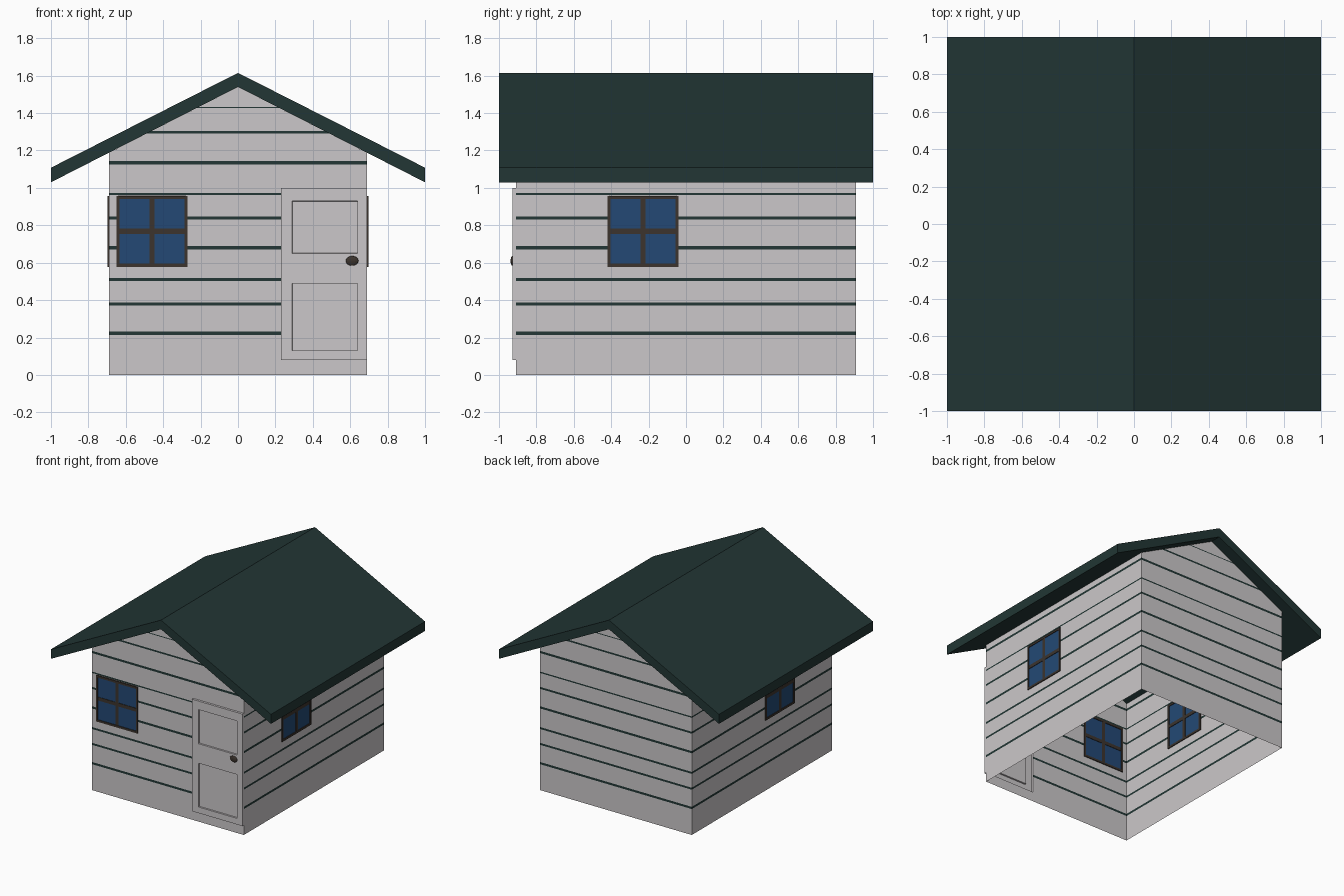
import bpy, bmesh, math
from mathutils import Vector, Matrix

if "Cube" in bpy.data.objects:
    bpy.data.objects.remove(bpy.data.objects["Cube"])


def mat(name, col):
    m = bpy.data.materials.new(name)
    m.diffuse_color = (*col, 1)
    m.use_nodes = True
    m.node_tree.nodes["Principled BSDF"].inputs["Base Color"].default_value = m.diffuse_color
    return m


WALL = mat("pale grey wall", (0.60, 0.575, 0.585))
ROOF = mat("dark green", (0.016, 0.037, 0.035))
FRAME = mat("dark brown", (0.045, 0.034, 0.027))
GLASS = mat("blue glass", (0.017, 0.066, 0.178))

W, D = 0.69, 0.91            # half width and half depth of the walls
EAVE, PEAK = 1.188, 1.54
DOOR = (0.23, W, 0.08, 1.0)  # x0, x1, z0, z1
WIN_Z = (0.58, 0.96)


def finish(bm, name, *mats):
    me = bpy.data.meshes.new(name)
    bm.to_mesh(me)
    bm.free()
    ob = bpy.data.objects.new(name, me)
    bpy.context.collection.objects.link(ob)
    for m in mats:
        me.materials.append(m)
    return ob


def cut(bm, faces, co, no):
    geom = set(faces)
    for f in faces:
        geom.update(f.edges)
        geom.update(f.verts)
    bmesh.ops.bisect_plane(bm, geom=list(geom), plane_co=co, plane_no=no, dist=1e-5)


def prism(name, profile, y0, y1, m):
    bm = bmesh.new()
    f = bm.faces.new([bm.verts.new((x, y0, z)) for x, z in profile])
    new = bmesh.ops.extrude_face_region(bm, geom=[f], use_keep_orig=True)["geom"]
    bmesh.ops.translate(bm, vec=(0, y1 - y0, 0),
                        verts=[v for v in new if isinstance(v, bmesh.types.BMVert)])
    bmesh.ops.recalc_face_normals(bm, faces=bm.faces[:])
    return finish(bm, name, m)


# roof: one thick folded sheet
prism("roof", [(-1, 1.03), (0, PEAK), (1, 1.03), (1, 1.108), (0, 1.615), (-1, 1.108)],
      -1, 1, ROOF)

# walls: thin shell, open below and under the roof
bm = bmesh.new()
prof = [(-W, 0), (W, 0), (W, EAVE), (0, PEAK), (-W, EAVE)]
front = [bm.verts.new((x, -D, z)) for x, z in prof]
back = [bm.verts.new((x, D, z)) for x, z in prof]
bm.faces.new(front)
bm.faces.new(back[::-1])
bm.faces.new((front[1], back[1], back[2], front[2]))
bm.faces.new((back[0], front[0], front[4], back[4]))


def opening(axis, side, a0, a1, z0, z1):
    """Cut a rectangular hole in the wall that lies at axis = side."""
    other = 1 - axis
    for ax, p in ((other, a0), (other, a1), (2, z0), (2, z1)):
        no = Vector((0, 0, 0))
        no[ax] = 1
        sel = [f for f in bm.faces if abs(f.calc_center_median()[axis] - side) < 1e-4]
        cut(bm, sel, no * p, no)
    hole = []
    for f in bm.faces:
        c = f.calc_center_median()
        if abs(c[axis] - side) < 1e-4 and a0 < c[other] < a1 and z0 < c.z < z1:
            hole.append(f)
    bmesh.ops.delete(bm, geom=hole, context='FACES')


opening(1, -D, *DOOR)
opening(1, -D, -0.64, -0.28, *WIN_Z)
for s in (-W, W):
    opening(0, s, -0.41, -0.05, *WIN_Z)

# dark gaps between the boards
bands = [(0.222, .018), (0.38, .016), (0.51, .016), (0.68, .018), (0.84, .016),
         (0.968, .011), (1.135, .018), (1.297, .014), (1.43, .007)]
for z, t in bands:
    for h in (z - t / 2, z + t / 2):
        cut(bm, bm.faces[:], (0, 0, h), (0, 0, 1))
for f in bm.faces:
    zc = f.calc_center_bounds().z
    f.material_index = int(any(abs(zc - z) < t / 2 for z, t in bands))
finish(bm, "walls", WALL, ROOF)

# door: raised leaf with two recessed panels
bm = bmesh.new()
x0, x1, z0, z1 = DOOR
bm.faces.new([bm.verts.new((x, -0.928, z)) for x, z in
              ((x0, z0), (x1, z0), (x1, z1), (x0, z1))])
for x in (0.29, 0.64):
    cut(bm, bm.faces[:], (x, 0, 0), (1, 0, 0))
for z in (0.13, 0.49, 0.65, 0.93):
    cut(bm, bm.faces[:], (0, 0, z), (0, 0, 1))
rim = [e for e in bm.edges if e.is_boundary]
new = bmesh.ops.extrude_edge_only(bm, edges=rim)["geom"]
bmesh.ops.translate(bm, vec=(0, 0.018, 0),
                    verts=[v for v in new if isinstance(v, bmesh.types.BMVert)])
panels = []
for f in bm.faces:
    c = f.calc_center_median()
    if 0.29 < c.x < 0.64 and (0.13 < c.z < 0.49 or 0.65 < c.z < 0.93) and abs(f.normal.y) > .9:
        panels.append(f)
bmesh.ops.inset_individual(bm, faces=panels, thickness=0.002)
bmesh.ops.translate(bm, vec=(0, 0.012, 0), verts=list({v for f in panels for v in f.verts}))
bmesh.ops.recalc_face_normals(bm, faces=bm.faces[:])
finish(bm, "door", WALL)

# door knob
bm = bmesh.new()
bmesh.ops.create_uvsphere(bm, u_segments=12, v_segments=8, radius=1,
                          matrix=Matrix.Translation((0.61, -0.928, 0.61))
                          @ Matrix.Diagonal((0.034, 0.01, 0.026, 1)))
finish(bm, "door_knob", FRAME)


def box(bm, x0, x1, z0, z1, d):
    bmesh.ops.create_cube(bm, size=1, matrix=Matrix.Translation(((x0 + x1) / 2, 0, (z0 + z1) / 2))
                          @ Matrix.Diagonal((x1 - x0, 2 * d, z1 - z0, 1)))


def window(name, loc, turn):
    """Four panes behind a frame with a cross bar, centred on loc."""
    place = Matrix.Translation(loc) @ Matrix.Rotation(turn, 4, 'Z')
    r, t, b = 0.19, 0.017, 0.014
    bm = bmesh.new()
    for s in (-1, 1):
        e = sorted((s * r, s * (r - t)))
        box(bm, *e, -r, r, 0.007)
        box(bm, -r + t, r - t, *e, 0.007)
        box(bm, *sorted((s * b, s * (r - t))), -b, b, 0.006)
    box(bm, -b, b, -r + t, r - t, 0.006)
    finish(bm, name + "_frame", FRAME).matrix_world = place
    bm = bmesh.new()
    box(bm, -r + t, r - t, -r + t, r - t, 0.002)
    finish(bm, name + "_glass", GLASS).matrix_world = place


window("front_window", (-0.46, -D, 0.768), 0)
window("right_window", (W, -0.23, 0.768), math.pi / 2)
window("left_window", (-W, -0.23, 0.768), -math.pi / 2)
